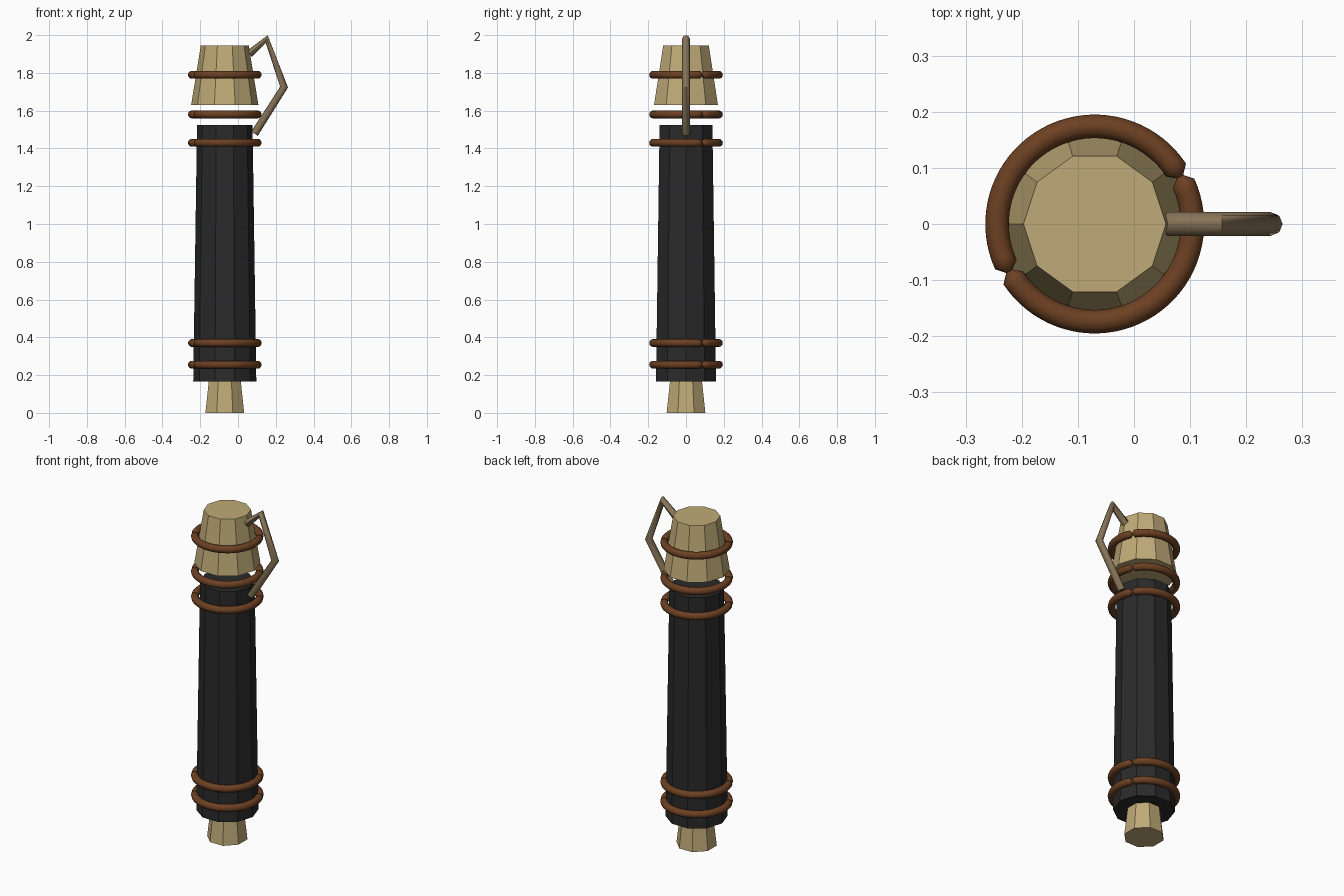
import bpy
import math

cube = bpy.data.objects.get("Cube")
if cube:
    bpy.data.objects.remove(cube, do_unlink=True)

AXIS_X = -0.07  # the handle sticks out on +x, so the body sits off centre


def srgb(*channels):
    return [(c / 255 / 12.92) if c < 11 else ((c / 255 + 0.055) / 1.055) ** 2.4
            for c in channels] + [1.0]


def material(name, color):
    mat = bpy.data.materials.new(name)
    mat.use_nodes = True
    mat.diffuse_color = color
    bsdf = next(n for n in mat.node_tree.nodes if n.type == "BSDF_PRINCIPLED")
    bsdf.inputs["Base Color"].default_value = color
    return mat


tan = material("pale_wood", srgb(192, 171, 120))
black = material("charcoal", srgb(42, 42, 42))
brown = material("brown_cord", srgb(108, 64, 34))
taupe = material("taupe_handle", srgb(136, 116, 88))


def tapered(name, sides, r_low, r_high, z_low, z_high, mat, turn):
    """Flat-shaded tapered prism standing on the body axis."""
    bpy.ops.mesh.primitive_cone_add(
        vertices=sides, radius1=r_low, radius2=r_high, depth=z_high - z_low,
        location=(AXIS_X, 0, (z_low + z_high) / 2), rotation=(0, 0, turn))
    ob = bpy.context.object
    ob.name = name
    ob.data.materials.append(mat)
    return ob


def tube(name, points, radii, depth, mat, resolution, closed):
    """Smooth round tube along a path, turned into a mesh."""
    curve = bpy.data.curves.new(name, "CURVE")
    curve.dimensions = "3D"
    curve.bevel_depth = depth
    curve.bevel_resolution = resolution
    curve.use_fill_caps = not closed
    spline = curve.splines.new("POLY")
    spline.points.add(len(points) - 1)
    for p, co, r in zip(spline.points, points, radii):
        p.co = (*co, 1)
        p.radius = r
    spline.use_cyclic_u = closed
    curve.materials.append(mat)
    ob = bpy.data.objects.new(name, curve)
    bpy.context.collection.objects.link(ob)
    bpy.ops.object.select_all(action="DESELECT")
    ob.select_set(True)
    bpy.context.view_layer.objects.active = ob
    bpy.ops.object.convert(target="MESH")
    bpy.ops.object.shade_smooth_by_angle(angle=math.radians(50))
    return bpy.context.object


# Peg, body and cap
quarter = math.pi / 2
tapered("bottom_peg", 8, 0.111, 0.092, 0, 0.165, tan, math.pi / 8)
tapered("body", 10, 0.167, 0.147, 0.165, 1.525, black, quarter)
tapered("cap", 10, 0.178, 0.127, 1.63, 1.945, tan, quarter)

# Cord rings, each pinched at two opposite joints
STEPS = 80
angles = [math.radians(29) + 2 * math.pi * i / STEPS for i in range(STEPS)]
radii = [0.3 if i % (STEPS // 2) == 0 else 1 for i in range(STEPS)]
for n, z in enumerate((0.255, 0.37, 1.43, 1.58, 1.79), 1):
    path = [(AXIS_X + 0.174 * math.cos(a), 0.174 * math.sin(a), z) for a in angles]
    tube(f"cord_ring_{n}", path, radii, 0.021, brown, 4, True)

# Bent handle joining the cap to the body
bends = [(0.06, 0, 1.9), (0.152, 0, 1.979), (0.244, 0, 1.725), (0.087, 0, 1.478)]
tube("handle", bends, [1] * 4, 0.021, taupe, 2, False)
